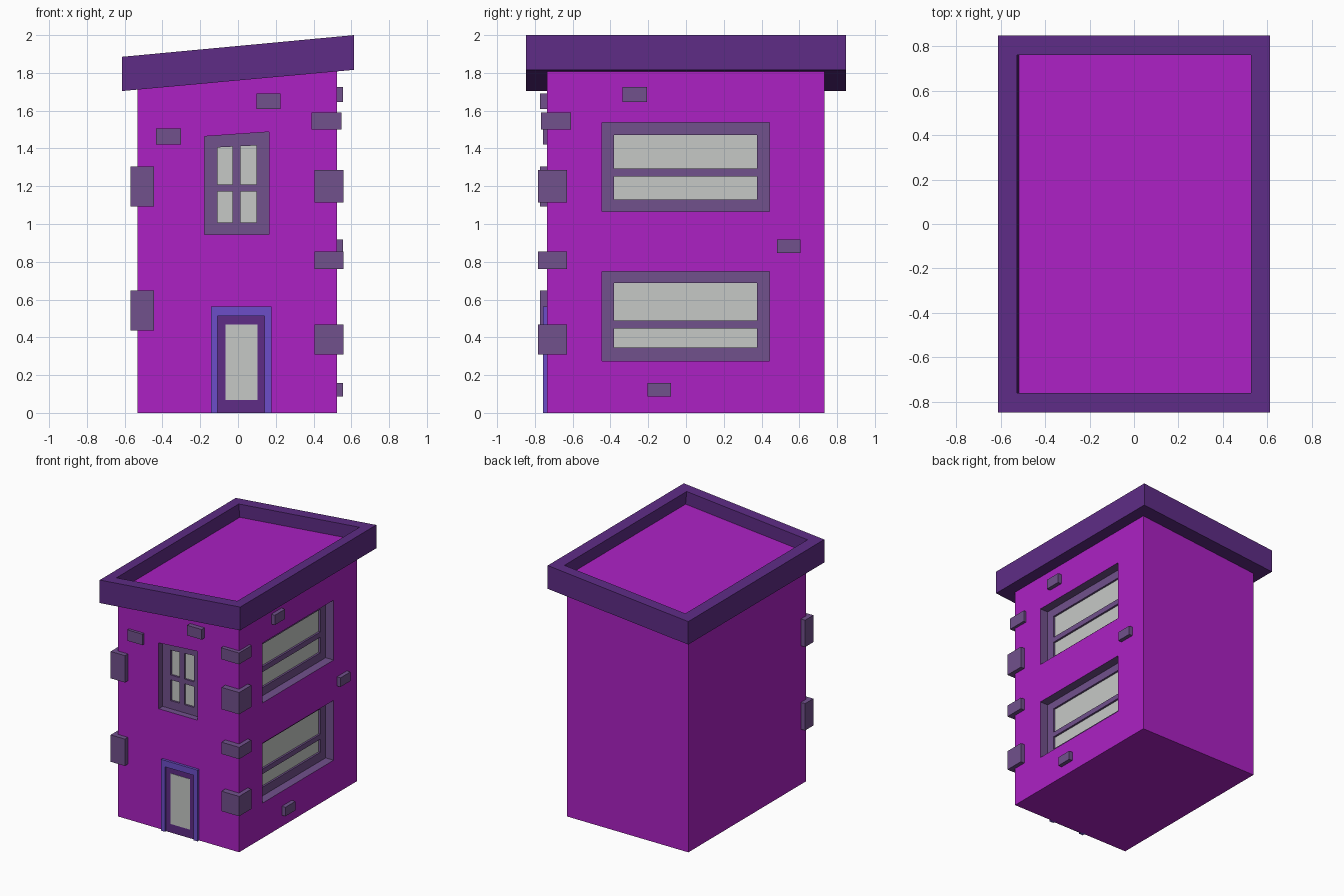
import bpy, bmesh
from mathutils import Vector

if "Cube" in bpy.data.objects:
    bpy.data.objects.remove(bpy.data.objects["Cube"])


def material(name, rgb):
    m = bpy.data.materials.new(name)
    m.diffuse_color = (*rgb, 1.0)
    m.use_nodes = True
    m.node_tree.nodes["Principled BSDF"].inputs["Base Color"].default_value = m.diffuse_color
    return m


WALL = material("magenta_wall", (0.413, 0.0152, 0.552))
ROOF = material("dark_purple", (0.112, 0.0252, 0.238))
TRIM = material("grey_purple", (0.165, 0.082, 0.262))
GLASS = material("pale_glass", (0.565, 0.584, 0.565))
BLUE = material("violet_blue", (0.15, 0.076, 0.578))


def block(bm, x, y, z, slope_low=0.0, slope_top=0.0):
    """Add a box; its bottom and top may climb along x."""
    geo = bmesh.ops.create_cube(bm, size=1.0)
    for v in geo["verts"]:
        px = x[v.co.x > 0]
        py = y[v.co.y > 0]
        top = v.co.z > 0
        v.co = Vector((px, py, z[top] + px * (slope_top if top else slope_low)))


def make(name, bm, *mats):
    bmesh.ops.recalc_face_normals(bm, faces=bm.faces[:])
    mesh = bpy.data.meshes.new(name)
    bm.to_mesh(mesh)
    bm.free()
    for m in mats:
        mesh.materials.append(m)
    obj = bpy.data.objects.new(name, mesh)
    bpy.context.collection.objects.link(obj)
    return obj


def make_block(name, mat, *args):
    bm = bmesh.new()
    block(bm, *args)
    return make(name, bm, mat)


def cut(target, cutter):
    mod = target.modifiers.new("cut", "BOOLEAN")
    mod.operation = "DIFFERENCE"
    mod.solver = "EXACT"
    mod.material_mode = "TRANSFER"
    mod.object = cutter
    cutter.hide_render = True
    bpy.context.view_layer.objects.active = target
    bpy.ops.object.modifier_apply(modifier=mod.name)
    bpy.data.objects.remove(cutter)


LEFT, RIGHT, FRONT, BACK = -0.533, 0.525, -0.736, 0.732

# Main walls, with a top that follows the sloping roof
body = make_block("walls", WALL, (LEFT, RIGHT), (FRONT, BACK), (0, 1.765), 0, 0.0914)

# Recessed window openings: one on the front, two on the right side
SIDE_DEPTH, FRONT_DEPTH, PANE = 0.07, 0.05, 0.015
bm = bmesh.new()
block(bm, (-0.177, 0.164), (FRONT - 0.1, FRONT + FRONT_DEPTH), (0.944, 1.476), 0, 0.07)
for z in ((0.276, 0.748), (1.066, 1.538)):
    block(bm, (RIGHT - SIDE_DEPTH, RIGHT + 0.1), (-0.446, 0.442), z)
cut(body, make("opening_cutter", bm, TRIM))

# Panes sunk a little deeper, with glass only on the innermost faces
bm = bmesh.new()
for x in ((-0.108, -0.029), (0.013, 0.098)):
    for z, slope in (((1.008, 1.172), 0), ((1.21, 1.411), 0.05)):
        block(bm, x, (FRONT - 0.1, FRONT + FRONT_DEPTH + PANE), z, 0, slope)
for z in ((0.345, 0.448), (0.488, 0.687), (1.130, 1.252), (1.294, 1.472)):
    block(bm, (RIGHT - SIDE_DEPTH - PANE, RIGHT + 0.1), (-0.38, 0.377), z)
bm.normal_update()
for f in bm.faces:
    side_window = f.calc_center_median().x > 0.3
    inner = f.normal.x < -0.9 if side_window else f.normal.y > 0.9
    f.material_index = 1 if inner else 0
cut(body, make("pane_cutter", bm, TRIM, GLASS))

# Sloping roof slab with a sunken, wall-coloured deck
bm = bmesh.new()
block(bm, (-0.613, 0.613), (-0.848, 0.848), (1.760, 1.9425), 0.0914, 0.0935)
bm.normal_update()
deck = max(bm.faces, key=lambda f: f.normal.z)
bmesh.ops.inset_individual(bm, faces=[deck], thickness=0.122, depth=0.0)
bmesh.ops.inset_individual(bm, faces=[deck], thickness=0.0, depth=-0.103)
deck.material_index = 1
make("roof", bm, ROOF, WALL)

# Door surround, leaf and glass
bm = bmesh.new()
block(bm, (-0.142, -0.108), (-0.756, -0.72), (0, 0.512))
block(bm, (0.14, 0.177), (-0.756, -0.72), (0, 0.512))
block(bm, (-0.142, 0.177), (-0.756, -0.72), (0.512, 0.562))
make("door_surround", bm, BLUE)
make_block("door", ROOF, (-0.108, 0.14), (-0.743, -0.72), (0, 0.512))
make_block("door_glass", GLASS, (-0.066, 0.103), (-0.746, -0.742), (0.069, 0.467))

# Corner stones on the left front edge
for i, z in enumerate(((0.435, 0.647), (1.093, 1.305))):
    make_block(f"left_corner_stone_{i + 1}", TRIM, (-0.57, -0.446), (-0.773, -0.67), z)

# Corner stones on the right front edge
for i, z in enumerate(((0.31, 0.467), (0.761, 0.854), (1.114, 1.286))):
    make_block(f"right_corner_stone_{i + 1}", TRIM, (0.404, 0.558), (-0.783, -0.63), z)
make_block("right_corner_stone_4", TRIM, (0.39, 0.547), (-0.768, -0.61), (1.499, 1.589))

# Loose stones on the front wall
make_block("front_stone_1", TRIM, (0.098, 0.224), (-0.773, -0.7), (1.61, 1.69))
make_block("front_stone_2", TRIM, (-0.435, -0.303), (-0.758, -0.7), (1.42, 1.506))

# Loose stones on the right wall
for i, (y, z) in enumerate((((-0.335, -0.206), (1.647, 1.724)),
                            ((0.483, 0.607), (0.846, 0.918)),
                            ((-0.203, -0.079), (0.088, 0.159)))):
    make_block(f"side_stone_{i + 1}", TRIM, (0.49, 0.556), y, z)
